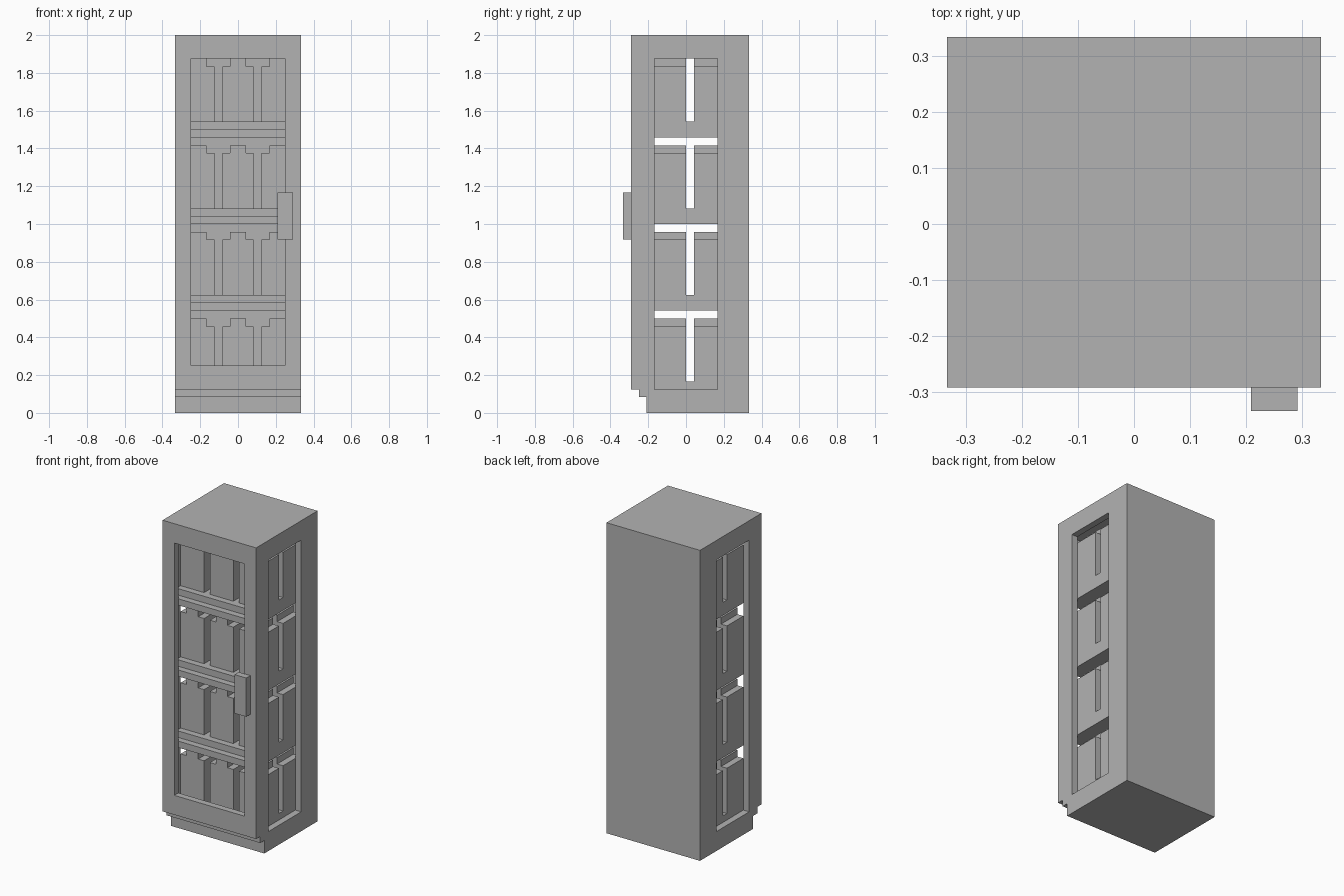
import bpy, bmesh
from mathutils import Vector

U = 1 / 24  # modelling unit

cube = bpy.data.objects.get("Cube")
if cube:
    bpy.data.objects.remove(cube, do_unlink=True)

grey = bpy.data.materials.new("plain_grey")
grey.use_nodes = True
color = (0.45, 0.45, 0.45, 1)
grey.diffuse_color = color
grey.node_tree.nodes["Principled BSDF"].inputs["Base Color"].default_value = color


def prism(name, profile, axis, start, end):
    """Extrude a profile along x (points are y, z) or along y (points are x, z)."""
    def place(a, b, d):
        return Vector((d, a, b) if axis == "x" else (a, d, b)) * U
    bm = bmesh.new()
    face = bm.faces.new([bm.verts.new(place(a, b, start)) for a, b in profile])
    ext = bmesh.ops.extrude_face_region(bm, geom=[face])
    verts = [v for v in ext["geom"] if isinstance(v, bmesh.types.BMVert)]
    bmesh.ops.translate(bm, vec=place(0, 0, end - start), verts=verts)
    bmesh.ops.recalc_face_normals(bm, faces=bm.faces)
    mesh = bpy.data.meshes.new(name)
    bm.to_mesh(mesh)
    bm.free()
    mesh.materials.append(grey)
    obj = bpy.data.objects.new(name, mesh)
    bpy.context.collection.objects.link(obj)
    return obj


def box(name, x, y, z):
    rect = [(y[0], z[0]), (y[1], z[0]), (y[1], z[1]), (y[0], z[1])]
    return prism(name, rect, "x", *x)


def cut(target, cutter):
    """Subtract the cutter from the target and discard it."""
    cutter.hide_render = True
    mod = target.modifiers.new("cut", "BOOLEAN")
    mod.operation = "DIFFERENCE"
    mod.solver = "EXACT"
    mod.object = cutter
    bpy.context.view_layer.objects.active = target
    bpy.ops.object.modifier_apply(modifier=mod.name)
    bpy.data.objects.remove(cutter, do_unlink=True)


# Cabinet shell with a stepped toe kick
cabinet = prism("cabinet", [(-5, 0), (8, 0), (8, 48), (-7, 48), (-7, 3),
                            (-6, 3), (-6, 2), (-5, 2)], "x", -8, 8)

# Hollow interior, front opening and side windows
cut(cabinet, box("interior_cutter", (-7, 7), (-6, 7), (3, 46)))
cut(cabinet, box("front_cutter", (-6, 6), (-9, -5), (6, 45)))
cut(cabinet, box("window_cutter", (-9, 9), (-4, 4), (3, 45)))

# Door handle
box("door_handle", (5, 7), (-8, -7), (22, 28))

# Thin floor plate inside the base
box("floor_plate", (-7, 7), (-5, 7), (3, 4))

# Stepped shelves
for i in range(1, 4):
    z = 2 + 11 * i
    prism(f"shelf_{i}", [(-6, z), (7, z), (7, z + 2), (-5, z + 2),
                         (-5, z + 1), (-6, z + 1)], "x", -7, 7)

# Containers with a narrow raised lid, two rows of three per level
half = [(2, 0), (2, 7), (1, 7), (1, 8)]
outline = half + [(-x, z) for x, z in reversed(half)]
for level in range(4):
    base = 4 + 11 * level
    for x in (-5, 0, 5):
        for row, y in (("front", -4), ("back", 1)):
            prism(f"container_{row}", [(x + a, base + b) for a, b in outline],
                  "y", y, y + 4)
